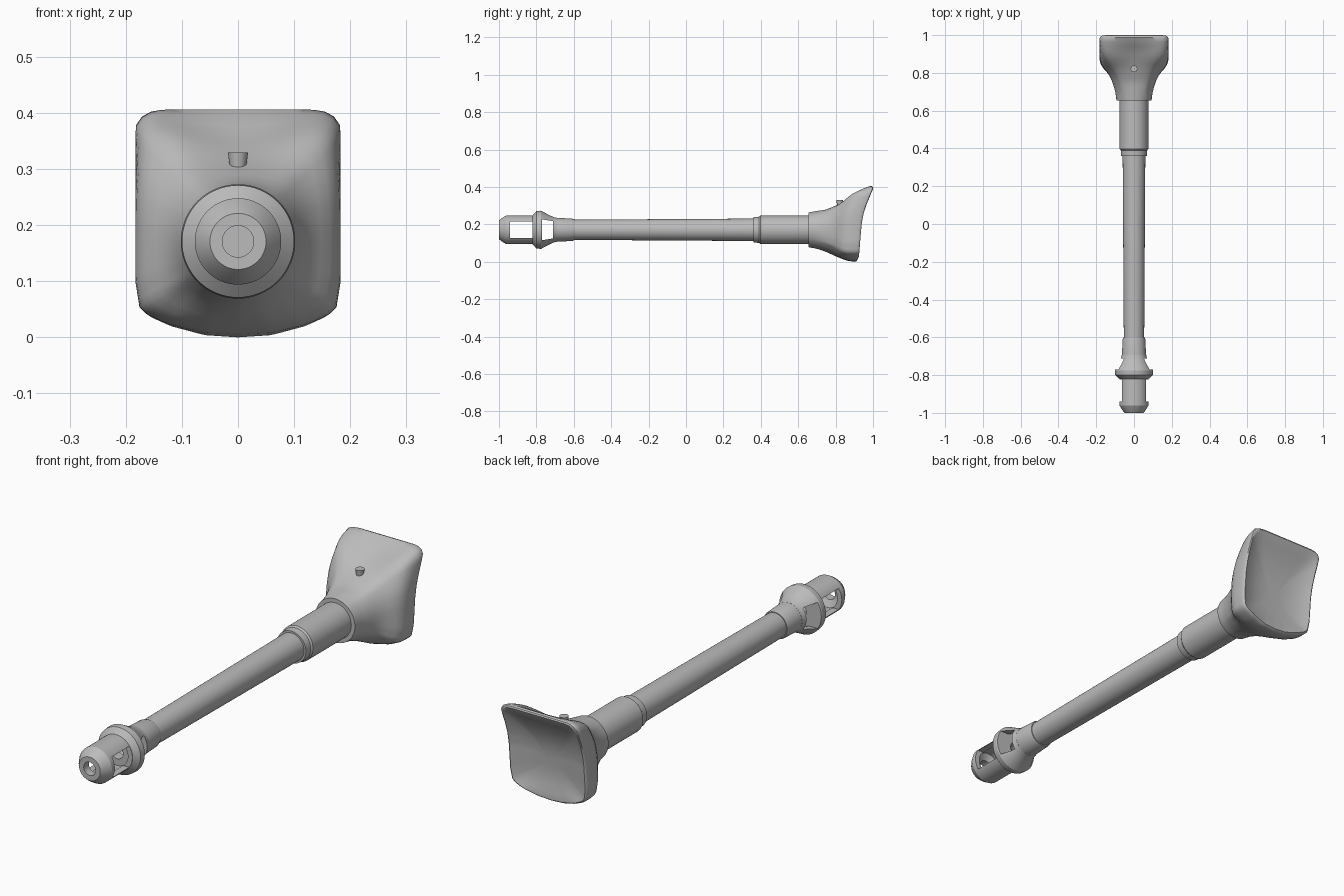
import bpy, bmesh, math
from mathutils import Vector

if "Cube" in bpy.data.objects:
    bpy.data.objects.remove(bpy.data.objects["Cube"])

AXIS = 0.171
steel = bpy.data.materials.new("grey_metal")
steel.diffuse_color = (0.5, 0.5, 0.5, 1)
steel.use_nodes = True
steel.node_tree.nodes["Principled BSDF"].inputs["Base Color"].default_value = steel.diffuse_color


def finish(name, bm, angle=30):
    bmesh.ops.recalc_face_normals(bm, faces=bm.faces)
    me = bpy.data.meshes.new(name)
    bm.to_mesh(me)
    bm.free()
    ob = bpy.data.objects.new(name, me)
    bpy.context.collection.objects.link(ob)
    me.materials.append(steel)
    smooth(ob, angle)
    return ob


def smooth(ob, angle=30):
    bpy.ops.object.select_all(action='DESELECT')
    ob.select_set(True)
    bpy.context.view_layer.objects.active = ob
    bpy.ops.object.shade_smooth_by_angle(angle=math.radians(angle))


def lathe(name, profile, closed=False, n=64):
    """Revolve (y, radius) pairs around the long axis."""
    bm = bmesh.new()
    rings = [[bm.verts.new((r * math.cos(a), y, AXIS + r * math.sin(a)))
              for a in (2 * math.pi * i / n for i in range(n))] for y, r in profile]
    pairs = list(zip(rings, rings[1:]))
    if closed:
        pairs.append((rings[-1], rings[0]))
    else:
        bm.faces.new(rings[0])
        bm.faces.new(rings[-1])
    for a, b in pairs:
        for i in range(n):
            j = (i + 1) % n
            bm.faces.new((a[i], a[j], b[j], b[i]))
    return finish(name, bm)


def side_cut(target, outline):
    """Cut a (y, z offset) outline through the target along x."""
    bm = bmesh.new()
    ends = [[bm.verts.new((x, y, AXIS + z)) for y, z in outline] for x in (-0.3, 0.3)]
    for e in ends:
        bm.faces.new(e)
    for i in range(len(outline)):
        j = (i + 1) % len(outline)
        bm.faces.new((ends[0][i], ends[0][j], ends[1][j], ends[1][i]))
    cutter = finish("window_cutter", bm)
    cutter.hide_render = True
    mod = target.modifiers.new("window", 'BOOLEAN')
    mod.operation, mod.solver, mod.object = 'DIFFERENCE', 'EXACT', cutter
    bpy.context.view_layer.objects.active = target
    bpy.ops.object.modifier_apply(modifier=mod.name)
    bpy.data.objects.remove(cutter)


def interp(table, t):
    for (a, fa), (b, fb) in zip(table, table[1:]):
        if t <= b:
            return fa + (fb - fa) * max(0, t - a) / (b - a)
    return table[-1][1]


# Hollow end piece with flared collar and side windows
end = lathe("end_piece", [
    (-1, 0.028), (-1, 0.05), (-0.985, 0.062), (-0.96, 0.077), (-0.82, 0.077),
    (-0.80, 0.1), (-0.775, 0.102), (-0.76, 0.094), (-0.73, 0.078), (-0.705, 0.067),
    (-0.69, 0.064), (-0.69, 0.028), (-0.715, 0.028), (-0.715, 0.05), (-0.77, 0.07),
    (-0.77, 0.028), (-0.815, 0.028), (-0.815, 0.056), (-0.95, 0.056), (-0.965, 0.028)],
    closed=True)
side_cut(end, [(-0.94, -0.045), (-0.822, -0.045), (-0.822, 0.045), (-0.94, 0.045)])
side_cut(end, [(-0.77, -0.056), (-0.712, -0.046), (-0.712, 0.046), (-0.77, 0.056)])
smooth(end)

# Long tube, its front band and the stepped sleeve
lathe("tube", [(-0.70, 0.05), (-0.59, 0.054), (0.37, 0.06)])
lathe("front_band", [(-0.70, 0.064), (-0.61, 0.060), (-0.60, 0.057)])
lathe("sleeve", [(0.36, 0.068), (0.39, 0.070), (0.397, 0.076), (0.67, 0.076)])

# Butt: round neck blending into a wide dished pad
HALF_RIM = [(0, 0.0), (0.06, 0.004), (0.12, 0.02), (0.155, 0.036), (0.175, 0.05),
            (0.183, 0.10), (0.183, 0.375), (0.179, 0.385), (0.168, 0.397),
            (0.15, 0.404), (0.13, 0.406), (0, 0.406)]
RIM = HALF_RIM + [(-x, z) for x, z in HALF_RIM[-2:0:-1]]
REAR = [(0, 0.912), (0.03, 0.925), (0.13, 0.933), (0.21, 0.94), (0.26, 0.95),
        (0.30, 0.963), (0.39, 1.0), (0.406, 1.0)]
FLARE = [(0, 0), (0.16, 0.06), (0.35, 0.23), (0.45, 0.36), (0.53, 0.5), (0.65, 0.81),
         (0.75, 0.97), (0.85, 1), (1, 1)]
FLARE_TOP = [(0, 0), (0.29, 0.11), (0.53, 0.35), (0.8, 0.70), (0.93, 0.92), (1, 1)]
FLARE_LOW = [(0, 0), (0.18, 0.1), (0.37, 0.3), (0.62, 0.66), (0.83, 0.92), (1, 1)]


def rim_radius(d):
    for (x1, z1), (x2, z2) in zip(RIM, RIM[1:] + RIM[:1]):
        p, e = Vector((x1, z1 - AXIS)), Vector((x2 - x1, z2 - z1))
        den = d.cross(e)
        if abs(den) > 1e-9:
            u, r = p.cross(d) / den, p.cross(e) / den
            if r > 0 and -1e-6 <= u <= 1 + 1e-6:
                return r
    return 0.18


N = 96
bm = bmesh.new()
dirs = [Vector((math.cos(2 * math.pi * i / N), math.sin(2 * math.pi * i / N))) for i in range(N)]
rims = [rim_radius(d) for d in dirs]


def ring(fn):
    return [bm.verts.new(fn(d, R)) for d, R in zip(dirs, rims)]


def flank(s):
    def fn(d, R):
        w = d.y ** 4
        f = (1 - w) * interp(FLARE, s) + w * interp(FLARE_TOP if d.y > 0 else FLARE_LOW, s)
        r = 0.093 + (R - 0.093) * f
        y_end = interp(REAR, AXIS + d.y * R) - 0.012
        return (d.x * r, 0.655 + (y_end - 0.655) * s, AXIS + d.y * r)
    return fn


def pad(k, dish):
    def fn(d, R):
        z = AXIS + d.y * R * k
        return (d.x * R * k, interp(REAR, z) - dish, z)
    return fn


rings = [ring(lambda d, R: (d.x * 0.07, 0.655, AXIS + d.y * 0.07))]
rings += [ring(flank(i / 14)) for i in range(15)]
rings += [ring(pad(k, dish)) for k, dish in
          ((0.985, 0.003), (0.96, 0), (0.92, 0.003), (0.8, 0.012), (0.6, 0.021),
           (0.4, 0.026), (0.2, 0.028), (0.05, 0.028))]
for a, b in zip(rings, rings[1:]):
    for i in range(N):
        j = (i + 1) % N
        bm.faces.new((a[i], a[j], b[j], b[i]))
bm.faces.new(rings[0])
bm.faces.new(rings[-1])
finish("butt", bm, 40)

# Small stud on top of the butt
bm = bmesh.new()
bmesh.ops.create_cone(bm, cap_ends=True, segments=24, radius1=0.011, radius2=0.018, depth=0.05)
bmesh.ops.translate(bm, verts=bm.verts, vec=(0, 0.822, 0.304))
finish("stud", bm)
